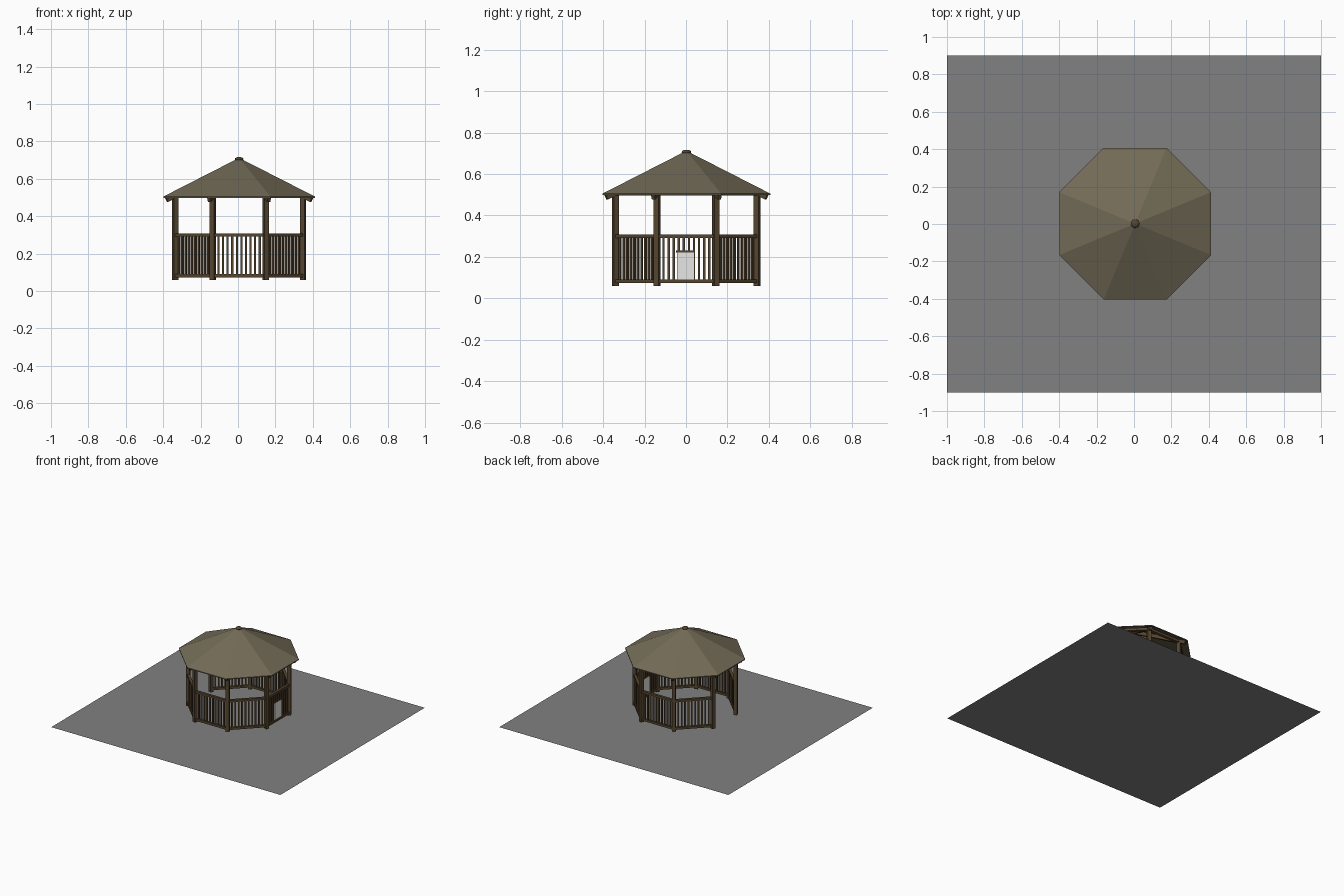
import bpy, bmesh, math
from mathutils import Vector, Matrix

if "Cube" in bpy.data.objects:
    bpy.data.objects.remove(bpy.data.objects["Cube"])

CX, CY = 0.006, 0.002          # gazebo centre
RP = 0.37                      # post circle radius
RE = 0.439                     # eave corner radius
EAVE, APEX = 0.505, 0.712


def material(name, rgb):
    m = bpy.data.materials.new(name)
    m.diffuse_color = (*rgb, 1)
    m.use_nodes = True
    m.node_tree.nodes["Principled BSDF"].inputs["Base Color"].default_value = m.diffuse_color
    return m


GROUND = material("ground_grey", (0.22, 0.22, 0.22))
ROOF = material("roof_olive", (0.171, 0.147, 0.095))
WOOD = material("dark_wood", (0.091, 0.060, 0.029))
WHITE = material("off_white", (0.80, 0.80, 0.78))


def finish(bm, name, mat):
    me = bpy.data.meshes.new(name)
    bm.to_mesh(me)
    bm.free()
    me.materials.append(mat)
    ob = bpy.data.objects.new(name, me)
    bpy.context.collection.objects.link(ob)
    return ob


def beam(bm, p, q, w, h):
    """Box running from p to q, w wide sideways and h deep."""
    p, q = Vector(p), Vector(q)
    d = (q - p).normalized()
    side = Vector((0, 0, 1)).cross(d).normalized()
    up = d.cross(side)
    rot = Matrix((d, side, up)).transposed().to_4x4()
    mat = Matrix.Translation((p + q) / 2) @ rot @ Matrix.Diagonal(((q - p).length, w, h, 1))
    bmesh.ops.create_cube(bm, size=1, matrix=mat)


def upright(bm, x, y, z0, z1, w, d, ang):
    """Vertical box, d deep along the direction ang and w wide."""
    mat = (Matrix.Translation((x, y, (z0 + z1) / 2)) @ Matrix.Rotation(ang, 4, 'Z')
           @ Matrix.Diagonal((d, w, z1 - z0, 1)))
    bmesh.ops.create_cube(bm, size=1, matrix=mat)


def polar(r, a, z):
    return Vector((CX + r * math.cos(a), CY + r * math.sin(a), z))


def corner(k):
    return math.radians(22.5 + 45 * k)


# ground sheet
bm = bmesh.new()
bm.faces.new([bm.verts.new(v) for v in ((-1, -.9, 0), (1, -.9, 0), (1, .9, 0), (-1, .9, 0))])
finish(bm, "ground", GROUND)

# posts
bm = bmesh.new()
for k in range(8):
    p = polar(RP, corner(k), 0)
    upright(bm, p.x, p.y, 0.06, 0.515, 0.026, 0.026, corner(k))
finish(bm, "posts", WOOD)

# ring beam on top of the posts
bm = bmesh.new()
for k in range(8):
    beam(bm, polar(RP, corner(k), 0.507), polar(RP, corner(k + 1), 0.507), 0.022, 0.02)
finish(bm, "ring_beam", WOOD)

# rafters under the hips, with tails past the posts
bm = bmesh.new()
slope = (APEX - EAVE) / RE
for k in range(8):
    zr = lambda r: APEX - slope * r - 0.026
    beam(bm, polar(0.02, corner(k), zr(0.02)), polar(0.42, corner(k), zr(0.42)), 0.018, 0.026)
finish(bm, "rafters", WOOD)

# railings: seven sides, the left side (k = 3) is the open entrance
rails, bars = bmesh.new(), bmesh.new()
N = 10
for k in range(8):
    if k == 3:
        continue
    a, b = polar(RP, corner(k), 0), polar(RP, corner(k + 1), 0)
    face = math.radians(45 * (k + 1))
    for z in (0.299, 0.082):
        up = Vector((0, 0, z))
        beam(rails, a + up, b + up, 0.02, 0.017)
    d = (b - a).normalized()
    mid = (a + b) / 2
    for i in range(N):
        p = mid + d * (i - (N - 1) / 2) * 0.0245
        upright(bars, p.x, p.y, 0.085, 0.295, 0.011, 0.009, face)
finish(rails, "rails", WOOD)
finish(bars, "balusters", WOOD)

# pale panel with a dark header set in the right railing
xr = CX + RP * math.cos(math.radians(22.5))
bm = bmesh.new()
upright(bm, xr, -0.003, 0.09, 0.224, 0.082, 0.0096, 0)
bm_top = bmesh.new()
upright(bm_top, xr, -0.003, 0.222, 0.23, 0.092, 0.013, 0)
finish(bm, "side_panel", WHITE)
finish(bm_top, "side_panel_header", WOOD)

# eight-sided roof shell
bm = bmesh.new()
top = bm.verts.new(polar(0, 0, APEX))
low = bm.verts.new(polar(0, 0, APEX - 0.009))
outer = [bm.verts.new(polar(RE, corner(k), EAVE)) for k in range(8)]
inner = [bm.verts.new(polar(RE, corner(k), EAVE - 0.007)) for k in range(8)]
for k in range(8):
    n = (k + 1) % 8
    bm.faces.new((outer[k], outer[n], top))
    bm.faces.new((inner[n], inner[k], low))
    bm.faces.new((inner[k], inner[n], outer[n], outer[k]))
finish(bm, "roof", ROOF)

# small round cap on the peak
bm = bmesh.new()
bmesh.ops.create_uvsphere(bm, u_segments=16, v_segments=8, radius=1,
                          matrix=Matrix.Translation((CX, CY, 0.706))
                          @ Matrix.Diagonal((0.023, 0.023, 0.011, 1)))
for f in bm.faces:
    f.smooth = True
finish(bm, "roof_cap", WOOD)
